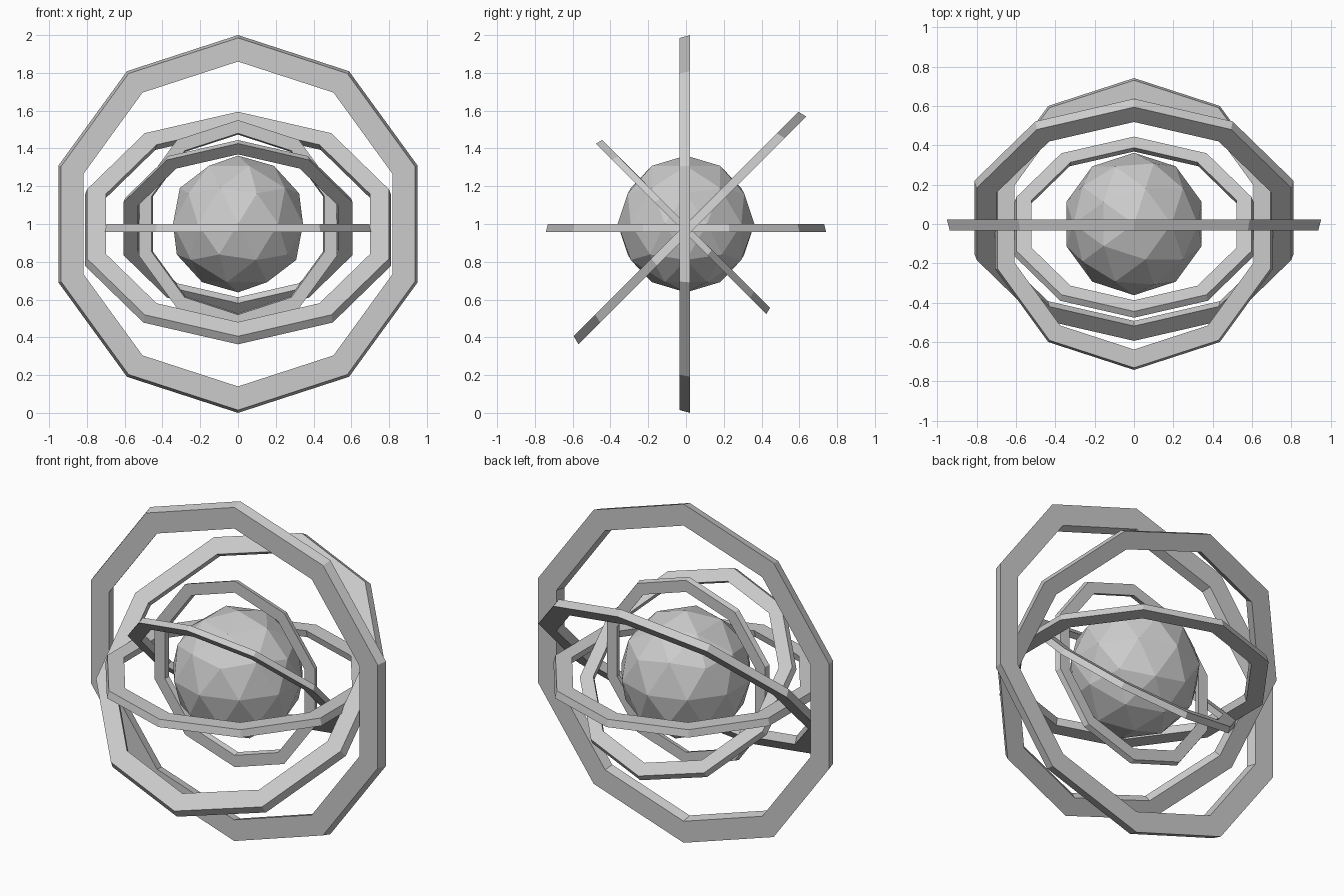
import bpy
import bmesh
import math
from mathutils import Matrix, Vector

cube = bpy.data.objects.get("Cube")
if cube:
    bpy.data.objects.remove(cube, do_unlink=True)

CENTRE = Vector((0, 0, 1))
SIDES = 10

grey = bpy.data.materials.new("plain_grey")
grey.use_nodes = True
colour = (0.6, 0.6, 0.6, 1)
grey.diffuse_color = colour
grey.node_tree.nodes["Principled BSDF"].inputs["Base Color"].default_value = colour


def add_object(name, bm):
    bmesh.ops.recalc_face_normals(bm, faces=bm.faces)
    mesh = bpy.data.meshes.new(name)
    bm.to_mesh(mesh)
    bm.free()
    mesh.materials.append(grey)
    obj = bpy.data.objects.new(name, mesh)
    obj.location = CENTRE
    bpy.context.collection.objects.link(obj)
    return obj


def add_ring(name, size, tilt, start):
    """Ten-sided flat band, slightly flared along its axis, tilted about x."""
    depth = 0.056 * size
    profile = [(0.86 * size, start), (0.985 * size, start),
               (size, start + depth), (0.873 * size, start + depth)]
    bm = bmesh.new()
    loops = []
    for i in range(SIDES):
        a = math.pi / 2 + i * math.tau / SIDES
        loops.append([bm.verts.new((r * math.cos(a), y, r * math.sin(a)))
                      for r, y in profile])
    for i in range(SIDES):
        here, there = loops[i], loops[(i + 1) % SIDES]
        for j in range(4):
            k = (j + 1) % 4
            bm.faces.new((here[j], here[k], there[k], there[j]))
    bm.transform(Matrix.Rotation(math.radians(tilt), 4, 'X'))
    return add_object(name, bm)


# Faceted core
core = bmesh.new()
bmesh.ops.create_icosphere(core, subdivisions=2, radius=0.362)
add_object("core_sphere", core)

# Nested rings, each turned a further eighth of a circle
names = ["outer_ring", "second_ring", "middle_ring", "fourth_ring", "inner_ring"]
sizes = [1.0, 0.853, 0.742, 0.638, 0.55]
starts = [-0.034, 0, 0, 0, 0]
for i, (name, size, start) in enumerate(zip(names, sizes, starts)):
    add_ring(name, size, -45 * i, start)
